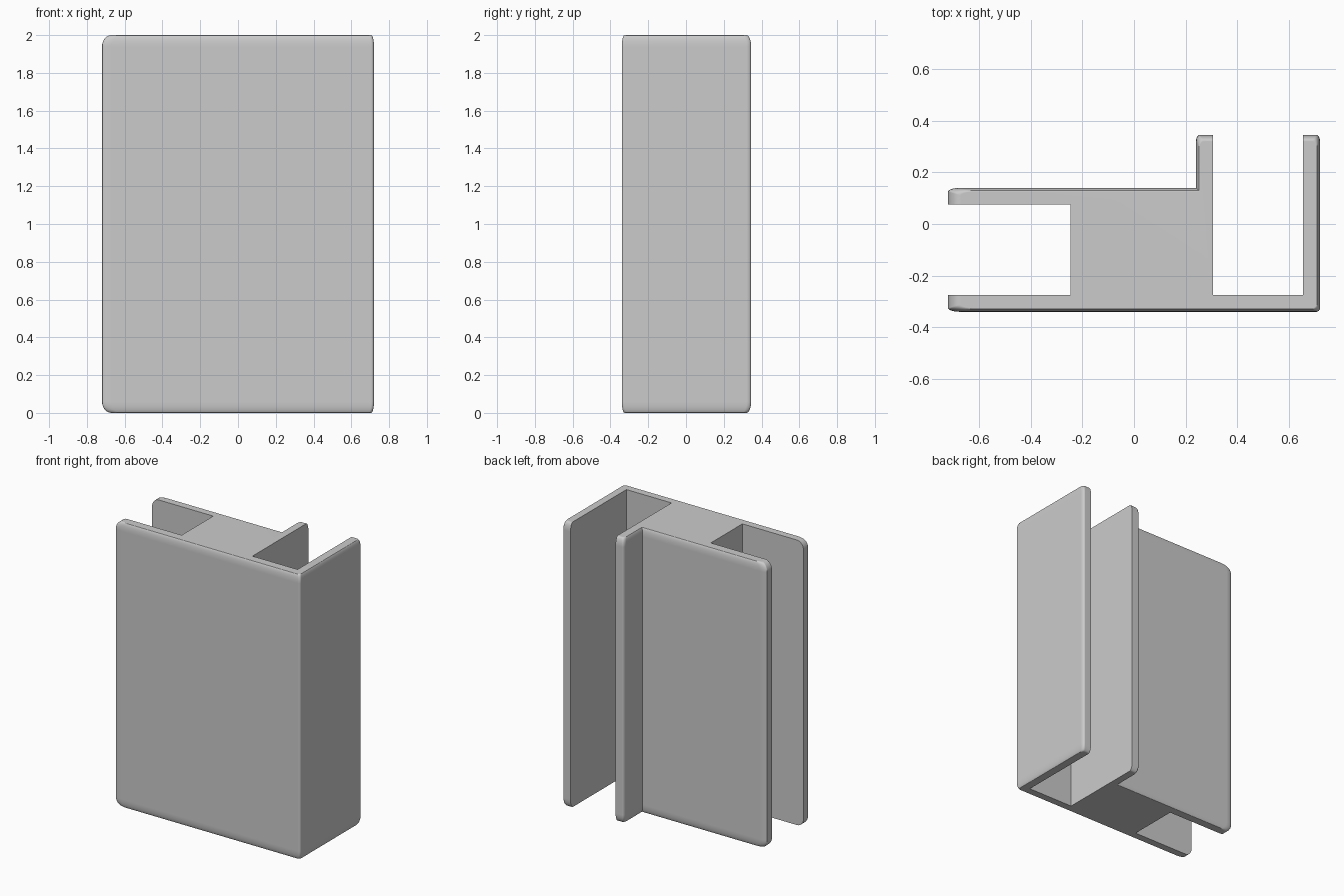
import bpy
import bmesh
from math import cos, sin, pi

if "Cube" in bpy.data.objects:
    bpy.data.objects.remove(bpy.data.objects["Cube"])

HEIGHT, EDGE_Z, STEPS = 2.0, 0.06, 6
THIN, WIDE, BACK = 0.015, 0.05, 0.025

# Cross-section corners: x, y and how far each one draws in at the rounded ends
CORNERS = [
    (-0.72, -0.34, WIDE, THIN),
    (0.72, -0.34, -THIN, THIN),
    (0.72, 0.345, -THIN, -BACK),
    (0.655, 0.345, 0, -BACK),
    (0.655, -0.275, 0, 0),
    (0.305, -0.275, 0, 0),
    (0.305, 0.345, 0, -BACK),
    (0.24, 0.345, THIN, -BACK),
    (0.24, 0.14, THIN, -THIN),
    (-0.72, 0.14, WIDE, -THIN),
    (-0.72, 0.075, WIDE, 0),
    (-0.245, 0.075, 0, 0),
    (-0.245, -0.275, 0, 0),
    (-0.72, -0.275, WIDE, 0),
]
INNER_CORNER = 8
ANGLES = [i * pi / 2 / STEPS for i in range(STEPS + 1)]


def outline(shrink):
    """Cross-section with elliptical outer corners, drawn in by a fraction."""
    points = []
    for i, (x, y, dx, dy) in enumerate(CORNERS):
        x, y = x + dx * shrink, y + dy * shrink
        if dx and dy and i != INNER_CORNER:
            order = ANGLES if dx * dy > 0 else ANGLES[::-1]
            points += [(x + dx * (1 - cos(a)), y + dy * (1 - sin(a))) for a in order]
        else:
            points.append((x, y))
    return points


# Stack of cross-sections with rounded top and bottom edges
lower = [(EDGE_Z * (1 - cos(a)), 1 - sin(a)) for a in ANGLES]
levels = lower + [(HEIGHT - z, s) for z, s in reversed(lower)]

bm = bmesh.new()
rings = [[bm.verts.new((x, y, z)) for x, y in outline(s)] for z, s in levels]
for low, high in zip(rings, rings[1:]):
    for i in range(len(low)):
        j = (i + 1) % len(low)
        bm.faces.new((low[i], low[j], high[j], high[i]))
bm.faces.new(rings[0][::-1])
bm.faces.new(rings[-1])
bmesh.ops.recalc_face_normals(bm, faces=bm.faces)

mesh = bpy.data.meshes.new("channel_bracket")
bm.to_mesh(mesh)
bm.free()
bracket = bpy.data.objects.new("channel_bracket", mesh)
bpy.context.collection.objects.link(bracket)

# Plain grey material
grey = bpy.data.materials.new("plain_grey")
grey.use_nodes = True
colour = (0.6, 0.6, 0.6, 1)
grey.diffuse_color = colour
grey.node_tree.nodes["Principled BSDF"].inputs["Base Color"].default_value = colour
mesh.materials.append(grey)

# Smooth rounded edges, flat large faces
bpy.ops.object.select_all(action="DESELECT")
bracket.select_set(True)
bpy.context.view_layer.objects.active = bracket
bpy.ops.object.shade_smooth_by_angle(angle=pi / 6)
weighted = bracket.modifiers.new("face_weight", "WEIGHTED_NORMAL")
weighted.keep_sharp = True
